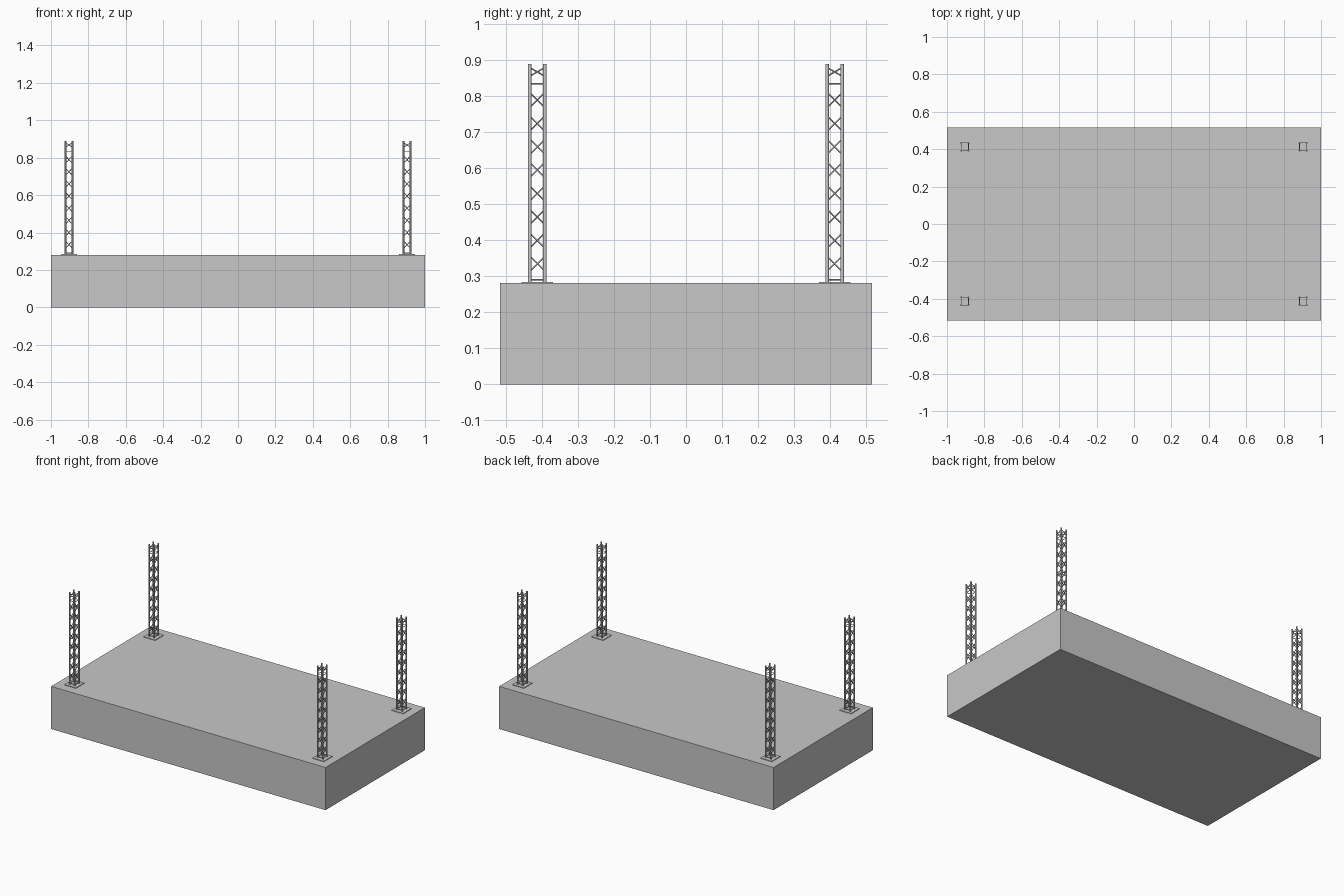
import bpy, bmesh, math
from mathutils import Vector, Matrix

if "Cube" in bpy.data.objects:
    bpy.data.objects.remove(bpy.data.objects["Cube"])

grey = bpy.data.materials.new("light_grey")
grey.diffuse_color = (0.58, 0.58, 0.58, 1)
grey.use_nodes = True
grey.node_tree.nodes["Principled BSDF"].inputs["Base Color"].default_value = grey.diffuse_color

DECK_TOP, MAST_TOP = 0.281, 0.89
HX, HY = 0.019, 0.021          # leg spacing from the mast axis


def finish(bm, name):
    mesh = bpy.data.meshes.new(name)
    bm.to_mesh(mesh)
    bm.free()
    mesh.materials.append(grey)
    obj = bpy.data.objects.new(name, mesh)
    bpy.context.collection.objects.link(obj)
    return obj


def add_box(bm, size, center):
    bmesh.ops.create_cube(bm, size=1, matrix=Matrix.Translation(center) @ Matrix.Diagonal((*size, 1)))


def add_rod(bm, a, b, radius, sides):
    a, b = Vector(a), Vector(b)
    d = b - a
    m = Matrix.Translation((a + b) / 2) @ d.to_track_quat('Z', 'Y').to_matrix().to_4x4()
    r = bmesh.ops.create_cone(bm, cap_ends=True, segments=sides, radius1=radius,
                              radius2=radius, depth=d.length, matrix=m)
    for f in {f for v in r["verts"] for f in v.link_faces}:
        f.smooth = len(f.verts) == 4 and sides > 4


# Solid platform
bm = bmesh.new()
add_box(bm, (2, 1.034, DECK_TOP), (0, 0, DECK_TOP / 2))
finish(bm, "platform")

corners = [(-HX, -HY), (HX, -HY), (HX, HY), (-HX, HY)]
# Cross braces as (centre height, half height)
crosses = [(0.335 + 0.065 * i, 0.021) for i in range(8)] + [(0.868, 0.012)]

for sx, x_name in ((-1, "left"), (1, "right")):
    for sy, y_name in ((-1, "front"), (1, "back")):
        tag = f"{y_name}_{x_name}"
        cx, cy = sx * 0.904, sy * 0.413

        # Foot plate
        bm = bmesh.new()
        add_box(bm, (0.084, 0.088, 0.004), (cx, cy, DECK_TOP + 0.002))
        finish(bm, "foot_plate_" + tag)

        # Four upright tubes
        bm = bmesh.new()
        for x, y in corners:
            add_rod(bm, (cx + x, cy + y, DECK_TOP + 0.002), (cx + x, cy + y, MAST_TOP), 0.005, 10)
        finish(bm, "mast_tubes_" + tag)

        # Crossed diagonals and level bars on all four sides
        bm = bmesh.new()
        for i in range(4):
            (ax, ay), (bx, by) = corners[i], corners[(i + 1) % 4]
            for z, h in crosses:
                for s in (-1, 1):
                    add_rod(bm, (cx + ax, cy + ay, z - s * h), (cx + bx, cy + by, z + s * h), 0.002, 6)
            for z in (0.291, 0.835):
                add_rod(bm, (cx + ax, cy + ay, z), (cx + bx, cy + by, z), 0.002, 6)
        finish(bm, "mast_braces_" + tag)
